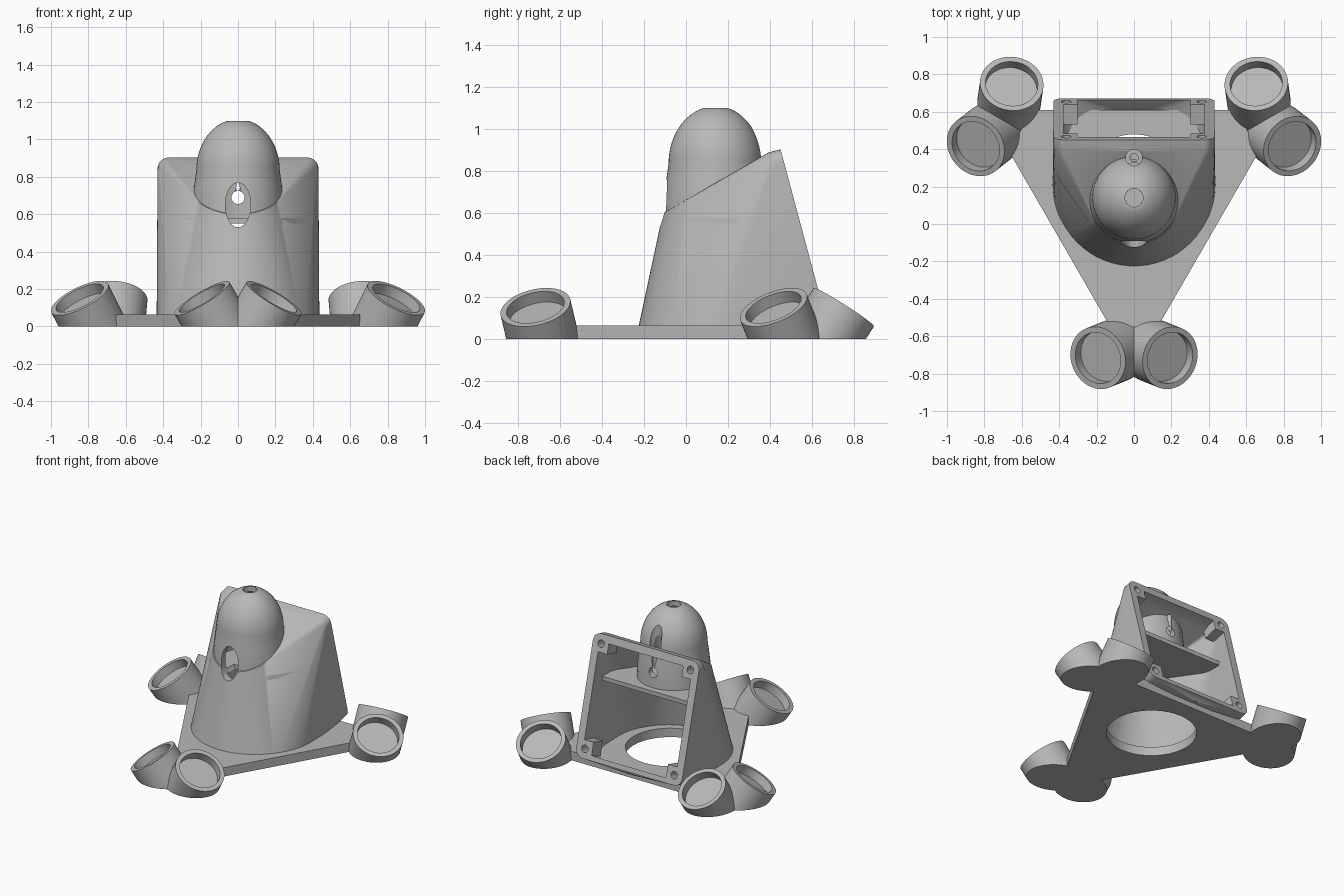
import bpy, bmesh, math
from mathutils import Matrix, Vector

cube = bpy.data.objects.get("Cube")
if cube:
    bpy.data.objects.remove(cube)

grey = bpy.data.materials.new("plain grey")
grey.use_nodes = True
colour = (0.48, 0.48, 0.48, 1)
grey.diffuse_color = colour
grey.node_tree.nodes["Principled BSDF"].inputs["Base Color"].default_value = colour

CENTRE = Vector((0, 0.15, 0))       # axis of the three arms
TILT = math.radians(15)             # lean of the back frame
FRAME = Matrix.Translation((0, 0.561, 0.488)) @ Matrix.Rotation(math.pi / 2 + TILT, 4, 'X') \
    @ Matrix.Diagonal((1, 1, -1, 1))  # local z points out of the back


def finish(name, bm):
    bmesh.ops.recalc_face_normals(bm, faces=bm.faces)
    mesh = bpy.data.meshes.new(name)
    bm.to_mesh(mesh)
    bm.free()
    mesh.materials.append(grey)
    obj = bpy.data.objects.new(name, mesh)
    bpy.context.collection.objects.link(obj)
    return obj


def hull(name, points):
    bm = bmesh.new()
    for p in points:
        bm.verts.new(p)
    res = bmesh.ops.convex_hull(bm, input=bm.verts)
    loose = {v for v in res["geom_interior"] + res["geom_unused"] if isinstance(v, bmesh.types.BMVert)}
    bmesh.ops.delete(bm, geom=list(loose), context='VERTS')
    bmesh.ops.dissolve_limit(bm, angle_limit=0.005, verts=bm.verts, edges=bm.edges)
    return finish(name, bm)


def lathe_mesh(profile, steps=56):
    bm = bmesh.new()
    verts = [bm.verts.new((r, 0, z)) for r, z in profile]
    edges = [bm.edges.new(p) for p in zip(verts, verts[1:])]
    bmesh.ops.spin(bm, geom=verts + edges, cent=(0, 0, 0), axis=(0, 0, 1),
                   angle=math.tau, steps=steps, use_merge=False)
    bmesh.ops.remove_doubles(bm, verts=bm.verts, dist=0.0001)
    return bm


def cylinder(name, matrix, r, depth):
    bm = bmesh.new()
    bmesh.ops.create_cone(bm, cap_ends=True, segments=40, radius1=r, radius2=r,
                          depth=depth, matrix=matrix)
    return finish(name, bm)


def box(name, matrix, size):
    bm = bmesh.new()
    bmesh.ops.create_cube(bm, size=1, matrix=matrix @ Matrix.Diagonal((*size, 1)))
    return finish(name, bm)


def combine(obj, tool, operation='DIFFERENCE', keep=False):
    mod = obj.modifiers.new("cut", 'BOOLEAN')
    mod.operation, mod.object, mod.solver = operation, tool, 'EXACT'
    bpy.context.view_layer.update()
    graph = bpy.context.evaluated_depsgraph_get()
    mesh = bpy.data.meshes.new_from_object(obj.evaluated_get(graph))
    obj.modifiers.clear()
    obj.data = mesh
    if not keep:
        bpy.data.objects.remove(tool)


def ring(r, y, z, slope=0, n=64):
    return [Vector((r * math.cos(a), y + r * math.sin(a), z + slope * r * math.sin(a)))
            for a in (math.tau * i / n for i in range(n))]


def rounded_square(half, radius, depth):
    pts = []
    for k in range(4):
        mid = math.pi / 4 + k * math.pi / 2
        corner = Vector((math.cos(mid), math.sin(mid), 0)) * (half - radius) * math.sqrt(2)
        for j in range(7):
            a = k * math.pi / 2 + j * math.pi / 12
            pts.append(FRAME @ (corner + Vector((radius * math.cos(a), radius * math.sin(a), depth))))
    return pts


# Base plate: triangle with cut-off corners and a round opening
outline = []
for k in range(3):
    turn = Matrix.Rotation(k * math.tau / 3, 3, 'Z')
    for x in (-0.127, 0.127):
        outline.append(CENTRE + turn @ Vector((x, -0.70, 0)))
base_plate = hull("base_plate", [p + Vector((0, 0, z)) for p in outline for z in (0, 0.065)])
combine(base_plate, cylinder("plate_opening", Matrix.Translation((0, 0.18, 0)), 0.3, 0.5))

# Housing: hull from round foot and shoulder ring to the square back frame
housing = hull("housing", ring(0.435, 0.205, 0.04) + ring(0.245, 0.135, 0.735, 0.55)
               + rounded_square(0.43, 0.06, 0) + rounded_square(0.43, 0.06, -0.06))

# Shelf across the inside
shelf = box("shelf", Matrix.Translation((0, 0.185, 0.565)), (1, 0.49, 0.03))
combine(shelf, housing, 'INTERSECT', keep=True)

# Hollow inside, leaving a screw post in each corner
cavity = hull("cavity", ring(0.385, 0.205, 0.02) + ring(0.2, 0.135, 0.68, 0.55)
              + rounded_square(0.375, 0.03, 0.03) + rounded_square(0.375, 0.03, -0.06))
corners = [(sx * 0.362, sy * 0.362) for sx in (-1, 1) for sy in (-1, 1)]
for x, y in corners:
    post = FRAME @ Matrix.Translation((x, y, -0.02))
    combine(cavity, box("post", post, (0.12, 0.12, 0.18)))
combine(housing, cavity)
for x, y in corners:
    combine(housing, cylinder("screw_hole", FRAME @ Matrix.Translation((x, y, 0)), 0.026, 0.16))


# Domed column merged into the housing, then hollowed with an open top
def dome(r, height):
    return [(r * math.cos(a), 0.835 + height * math.sin(a))
            for a in (math.radians(75) * i / 14 for i in range(15))]


def column(name, profile):
    bm = lathe_mesh(profile)
    bm.transform(Matrix.Translation((0, 0.14, 0)))
    return finish(name, bm)


combine(housing, column("column_solid", [(0, 0.57), (0.247, 0.57), (0.242, 0.68), (0.232, 0.77)]
                        + dome(0.223, 0.274) + [(0, 1.1)]), 'UNION')
combine(housing, column("column_space", [(0, 0.56), (0.205, 0.56), (0.2, 0.7)]
                        + dome(0.187, 0.235) + [(0.049, 1.2), (0, 1.2)]))

# Oval front window, rear cable hole and screw recess behind the dome
sideways = Matrix.Rotation(math.pi / 2, 4, 'X')
window = cylinder("window_cutter", Matrix.Translation((0, -0.15, 0.65))
                  @ Matrix.Diagonal((1, 1, 1.75, 1)) @ sideways, 0.068, 0.36)
combine(shelf, window, keep=True)
combine(housing, window)
combine(housing, cylinder("cable_hole", Matrix.Translation((0, 0.36, 0.69)) @ sideways, 0.035, 0.2))
for z, r, depth in ((1.0, 0.044, 0.28), (0.85, 0.022, 0.3)):
    combine(housing, cylinder("screw_recess", Matrix.Translation((0, 0.355, z)), r, depth))

# Three pairs of tilted cups, cut level with the ground
cups = []
for k in range(3):
    turn = Matrix.Translation(CENTRE) @ Matrix.Rotation(k * math.tau / 3, 4, 'Z')
    for side in (-1, 1):
        bm = lathe_mesh([(0, -0.06), (0.14, -0.06), (0.14, 0), (0.17, 0), (0.17, -0.5), (0, -0.5)])
        lean = Vector((side * 0.5, -0.2, 0.84)).to_track_quat('Z', 'Y').to_matrix().to_4x4()
        bm.transform(turn @ Matrix.Translation((side * 0.193, -0.866, 0.152)) @ lean)
        bmesh.ops.bisect_plane(bm, geom=bm.verts[:] + bm.edges[:] + bm.faces[:], plane_co=(0, 0, 0),
                               plane_no=(0, 0, 1), clear_inner=True)
        bmesh.ops.holes_fill(bm, edges=[e for e in bm.edges if e.is_boundary])
        cups.append(finish(f"cup_{len(cups) + 1}", bm))

# Smooth round surfaces, keep hard edges
bpy.ops.object.select_all(action='DESELECT')
for obj in [base_plate, housing, shelf] + cups:
    obj.select_set(True)
bpy.context.view_layer.objects.active = housing
bpy.ops.object.shade_smooth_by_angle(angle=math.radians(30))
